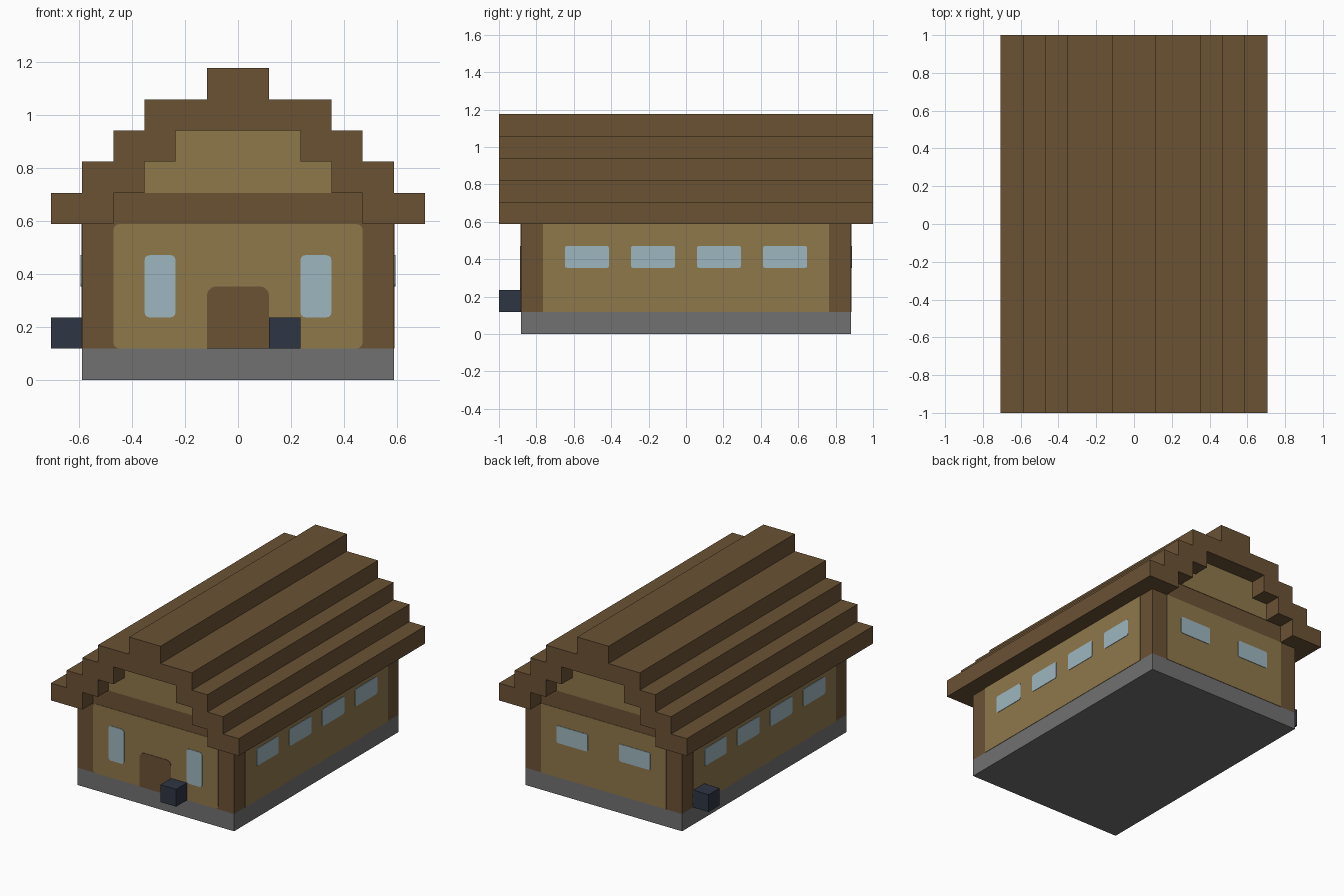
import bpy, bmesh, math
from mathutils import Vector

cube = bpy.data.objects.get("Cube")
if cube:
    bpy.data.objects.remove(cube, do_unlink=True)

U = 2 / 17          # one building block
EPS = 0.025         # plate thickness, in blocks


def material(name, rgb):
    lin = [((c / 255 + 0.055) / 1.055) ** 2.4 for c in rgb]
    m = bpy.data.materials.new(name)
    m.use_nodes = True
    m.diffuse_color = (*lin, 1)
    m.node_tree.nodes["Principled BSDF"].inputs["Base Color"].default_value = (*lin, 1)
    return m


timber = material("brown timber", (107, 82, 52))
plaster = material("tan plaster", (143, 120, 75))
glass = material("pale blue glass", (158, 183, 191))
stone = material("grey stone", (113, 113, 113))
slate = material("dark slate blue", (46, 54, 67))

# For each side: horizontal direction and outward direction
SIDES = {
    "front": (Vector((1, 0, 0)), Vector((0, -1, 0))),
    "back": (Vector((-1, 0, 0)), Vector((0, 1, 0))),
    "left": (Vector((0, 1, 0)), Vector((1, 0, 0))),
    "right": (Vector((0, -1, 0)), Vector((-1, 0, 0))),
}
WALL = {"front": 7.5, "back": 7.5, "left": 5, "right": 5}


def prism(name, outline, near, far, mat, side="front"):
    """Extrude an outline (across, up) from depth near to far along a side."""
    across, out = SIDES[side]
    bm = bmesh.new()
    verts = [bm.verts.new((across * a + out * near + Vector((0, 0, b))) * U)
             for a, b in outline]
    face = bm.faces.new(verts)
    grown = bmesh.ops.extrude_face_region(bm, geom=[face])["geom"]
    bmesh.ops.translate(bm, vec=out * (far - near) * U,
                        verts=[g for g in grown if isinstance(g, bmesh.types.BMVert)])
    bmesh.ops.recalc_face_normals(bm, faces=bm.faces[:])
    mesh = bpy.data.meshes.new(name)
    bm.to_mesh(mesh)
    bm.free()
    mesh.materials.append(mat)
    obj = bpy.data.objects.new(name, mesh)
    bpy.context.collection.objects.link(obj)
    return obj


def rect(a0, a1, b0, b1, top=0, bottom=0):
    """Rectangle with optional rounded top and bottom corners."""
    pts = []
    corners = [(a0, b0, 1, 1, 180, bottom), (a1, b0, -1, 1, 270, bottom),
               (a1, b1, -1, -1, 0, top), (a0, b1, 1, -1, 90, top)]
    for a, b, sa, sb, start, r in corners:
        if not r:
            pts.append((a, b))
            continue
        for i in range(4):
            t = math.radians(start + i * 30)
            pts.append((a + sa * r + r * math.cos(t), b + sb * r + r * math.sin(t)))
    return pts


def mirrored(half):
    """Complete a right-hand outline, listed from bottom to top."""
    return half + [(-a, b) for a, b in reversed(half)]


def steps(widths, base):
    """Right-hand staircase, one block high per width."""
    return [(w, base + i + k) for i, w in enumerate(widths) for k in (0, 1)]


def plate(name, side, outline, mat, layer=0):
    d = WALL[side] + layer * EPS
    return prism(name, outline, d, d + EPS, mat, side)


# Stone footing and timber body that steps in under the roof
prism("stone_base", rect(-5, 5, 0, 1), -7.5, 7.5, stone)
body = [(5, 1), (5, 5)] + steps([4, 3, 2], 5)
prism("timber_body", mirrored(body), -7.5, 7.5, timber)

# Stepped overhanging roof, hollow underneath
outer = steps([6, 5, 4, 3, 1], 5)
inner = steps([4, 3, 2], 5)
prism("stepped_roof", mirrored(inner[::-1] + outer), -8.5, 8.5, timber)

# Plaster wall panels between the corner posts
plate("front_wall", "front", rect(-4, 4, 1, 5, 0.2, 0.2), plaster)
plate("back_wall", "back", rect(-4, 4, 1, 5), plaster)
for side in ("left", "right"):
    plate(side + "_wall", side, rect(-6.5, 6.5, 1, 5), plaster)
for side in ("front", "back"):
    plate(side + "_gable", side, mirrored(steps([3, 2], 6)), plaster)

# Door and windows
plate("front_door", "front", rect(-1, 1, 1, 3, 0.3), timber, 1)
for name, a in (("right", -3), ("left", 2)):
    plate("front_window_" + name, "front", rect(a, a + 1, 2, 4, 0.17, 0.17), glass, 1)
for name, a in (("left", -3), ("right", 1)):
    plate("back_window_" + name, "back", rect(a, a + 2, 3, 4, 0.1, 0.1), glass, 1)
for side in ("left", "right"):
    for i in range(4):
        a = -5.5 + 3 * i
        plate(f"{side}_window_{i + 1}", side, rect(a, a + 2, 3, 4, 0.1, 0.1), glass, 1)

# Dark boxes against the front and right walls
prism("front_box", rect(1, 2, 1, 2), 7.5, 8.5, slate, "front")
prism("right_box", rect(-6.5, -5.5, 1, 2), 5, 6, slate, "right")
